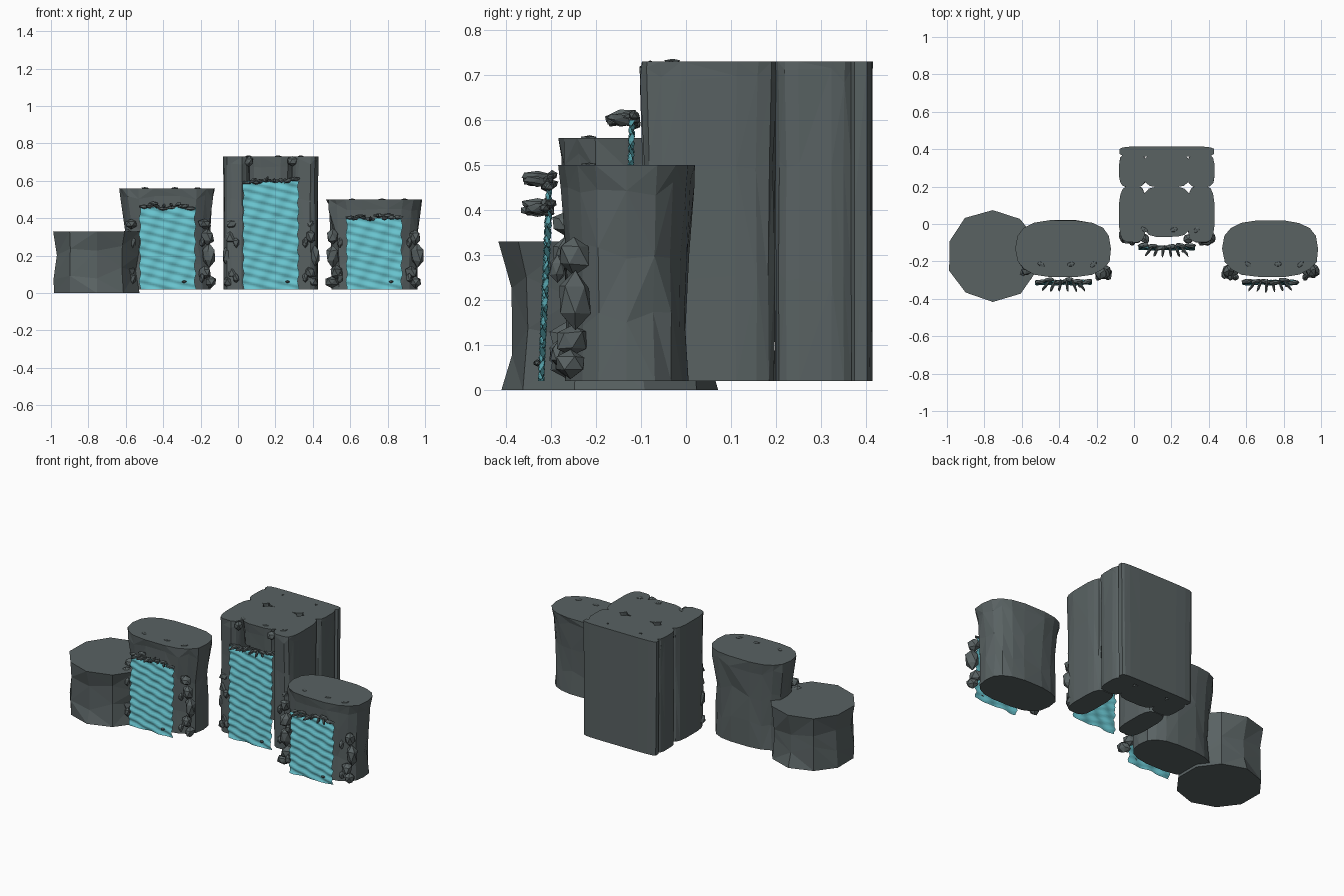
import bpy, bmesh, math, random
from mathutils import Matrix, Vector

if "Cube" in bpy.data.objects:
    bpy.data.objects.remove(bpy.data.objects["Cube"])

random.seed(7)


def material(name, rgb):
    m = bpy.data.materials.new(name)
    m.diffuse_color = (*rgb, 1)
    m.use_nodes = True
    m.node_tree.nodes["Principled BSDF"].inputs["Base Color"].default_value = m.diffuse_color
    return m


STONE = material("grey_stone", (0.10, 0.122, 0.124))
WATER = material("turquoise_water", (0.14, 0.55, 0.62))


def finish(bm, name, mat):
    bmesh.ops.recalc_face_normals(bm, faces=bm.faces)
    me = bpy.data.meshes.new(name)
    bm.to_mesh(me)
    bm.free()
    me.materials.append(mat)
    ob = bpy.data.objects.new(name, me)
    bpy.context.collection.objects.link(ob)
    return ob


def column(bm, cx, cy, rx, ry, rings, sides, power=2.0, jitter=0.0, phase=0.5):
    """Faceted rock column: rings are (height, scale); power squares the outline."""
    loops = []
    for i, (z, s) in enumerate(rings):
        loop = []
        inner = 0 < i < len(rings) - 1
        for k in range(sides):
            a = 2 * math.pi * (k + phase) / sides
            c, d = math.cos(a), math.sin(a)
            q = 2 / power
            f = s * (1 + random.uniform(-jitter, jitter) * (1 if inner else 0.3))
            x = math.copysign(abs(c) ** q, c) * rx * f
            y = math.copysign(abs(d) ** q, d) * ry * f
            h = z + (random.uniform(-1, 1) * jitter * 0.6 if inner else 0)
            loop.append(bm.verts.new((cx + x, cy + y, h)))
        loops.append(loop)
    for lo, hi in zip(loops, loops[1:]):
        for k in range(sides):
            n = (k + 1) % sides
            a, b, c, d = lo[k], lo[n], hi[n], hi[k]
            if random.random() < 0.5:
                bm.faces.new((a, b, c)); bm.faces.new((a, c, d))
            else:
                bm.faces.new((a, b, d)); bm.faces.new((b, c, d))
    bm.faces.new(loops[0])
    bm.faces.new(loops[-1])


def stone(bm, loc, size, yaw=0.0, tilt=0.0):
    """Small chipped stone; size holds half extents."""
    m = (Matrix.Translation(loc) @ Matrix.Rotation(yaw, 4, 'Z')
         @ Matrix.Rotation(tilt, 4, 'X') @ Matrix.Diagonal((*size, 1)))
    r = bmesh.ops.create_icosphere(bm, subdivisions=1, radius=1)
    for v in r["verts"]:
        v.co = m @ (v.co * random.uniform(0.8, 1.08))


# low boulder
bm = bmesh.new()
column(bm, -0.755, -0.17, 0.245, 0.245,
       [(0, 0.98), (0.11, 0.93), (0.22, 0.92), (0.33, 1.0)], 10, 2.1, 0.07)
finish(bm, "low_boulder", STONE)

# side cliffs, flaring at the top
for name, cx, top in (("left_cliff", -0.378, 0.56), ("right_cliff", 0.73, 0.50)):
    bm = bmesh.new()
    column(bm, cx, -0.132, 0.257, 0.153,
           [(0.02, 0.90), (top * 0.3, 0.88), (top * 0.62, 0.90), (top * 0.9, 0.97), (top, 1.0)],
           18, 2.7, 0.04, 0.0)
    finish(bm, name, STONE)

# central cliff: clustered columns around a hollow, joined by a back slab
TOP = 0.73
for side, cx in (("left", -0.008), ("right", 0.358)):
    bm = bmesh.new()
    for cy, ry in ((0.052, 0.152), (0.287, 0.092)):
        column(bm, cx, cy, 0.072, ry,
               [(0.02, 0.96), (0.25, 0.97), (0.5, 0.96), (0.7, 1.0), (TOP, 1.0)],
               16, 3.6, 0.03)
    finish(bm, side + "_central_columns", STONE)
bm = bmesh.new()
column(bm, 0.175, 0.287, 0.125, 0.092,
       [(0.02, 0.98), (0.4, 0.99), (TOP, 1.0)], 16, 3.6, 0.02)
finish(bm, "rear_central_column", STONE)
bm = bmesh.new()
column(bm, 0.175, 0.066, 0.13, 0.136,
       [(0.58, 0.92), (0.68, 0.95), (TOP, 1.0)], 16, 3.8, 0.02)
finish(bm, "spring_block", STONE)
bm = bmesh.new()
column(bm, 0.175, 0.388, 0.254, 0.027,
       [(0.02, 0.98), (0.4, 0.985), (TOP, 1.0)], 16, 5, 0.015)
finish(bm, "back_slab", STONE)


def waterfall(name, cx, top, y_top, y_bottom, width=0.296):
    """Rippled sheet of falling water."""
    bm = bmesh.new()
    nx, nz = 20, int(top * 110)
    grid = []
    for j in range(nz + 1):
        t = j / nz
        row = []
        for i in range(nx + 1):
            x = cx + (i / nx - 0.5) * width
            z = 0.02 + (top - 0.02) * t
            y = y_bottom + (y_top - y_bottom) * t
            y += 0.005 * math.sin(z * 140 + x * 35) + 0.003 * math.sin(x * 60 - z * 30)
            edge = 0.004 * math.sin(z * 75)
            row.append(bm.verts.new((x + edge, y, z)))
        grid.append(row)
    for a, b in zip(grid, grid[1:]):
        for i in range(nx):
            bm.faces.new((a[i], a[i + 1], b[i + 1], b[i])).smooth = True
    finish(bm, name, WATER)


def dress(label, cx, fx, front, lip, top):
    """Lip stones above a fall, boulders beside it and chips on the summit."""
    bm = bmesh.new()
    for i in range(6):
        u = i / 5 - 0.5
        stone(bm, (fx + u * 0.25, front - 0.02 + random.uniform(-0.008, 0.008),
                   lip + random.uniform(-0.014, 0.012)),
              (0.036, 0.014, 0.012), random.uniform(-0.25, 0.25))
    for i in range(6):
        u = i / 5 - 0.5
        stone(bm, (fx + u * 0.19, front - 0.045, lip + random.uniform(-0.014, 0.01)),
              (0.009, 0.042, 0.013), u * 1.3, random.uniform(-0.3, 0.3))
    finish(bm, label + "_lip_stones", STONE)

    bm = bmesh.new()
    for s in (-1, 1):
        for z, half, out in ((0.06, 0.034, 0.225), (0.11, 0.042, 0.205), (0.20, 0.066, 0.228),
                             (0.30, 0.048, 0.215), (0.37, 0.03, 0.20)):
            if z < lip - 0.05:
                stone(bm, (cx + s * (out + random.uniform(-0.008, 0.008)),
                           front + 0.03 + random.uniform(-0.01, 0.015), z),
                      (0.034, 0.044, half), s * random.uniform(0.2, 0.8))
        # small rubble along the water edge
        for z in (0.08, 0.27):
            stone(bm, (cx + s * 0.185, front + 0.0, z), (0.018, 0.02, 0.03), s * 0.5)
    finish(bm, label + "_side_boulders", STONE)

    bm = bmesh.new()
    for dx in (-0.12, 0.04, 0.16):
        stone(bm, (cx + dx, front + 0.07, top), (0.024, 0.014, 0.006), dx * 5)
    stone(bm, (fx + 0.09, front - 0.045, 0.06), (0.014, 0.01, 0.008), 0.3)
    finish(bm, label + "_chips", STONE)


# falls with their surrounding stones
waterfall("left_waterfall", -0.377, 0.46, -0.304, -0.322)
waterfall("central_waterfall", 0.175, 0.60, -0.120, -0.135)
waterfall("right_waterfall", 0.728, 0.40, -0.304, -0.322)
dress("left", -0.378, -0.377, -0.285, 0.465, 0.56)
dress("central", 0.175, 0.175, -0.10, 0.603, TOP)
dress("right", 0.73, 0.728, -0.285, 0.405, 0.50)

# pair of stones guarding the spring notch
bm = bmesh.new()
for s in (-1, 1):
    stone(bm, (0.175 + s * 0.115, -0.08, 0.705), (0.03, 0.03, 0.03), s)
finish(bm, "notch_stones", STONE)
